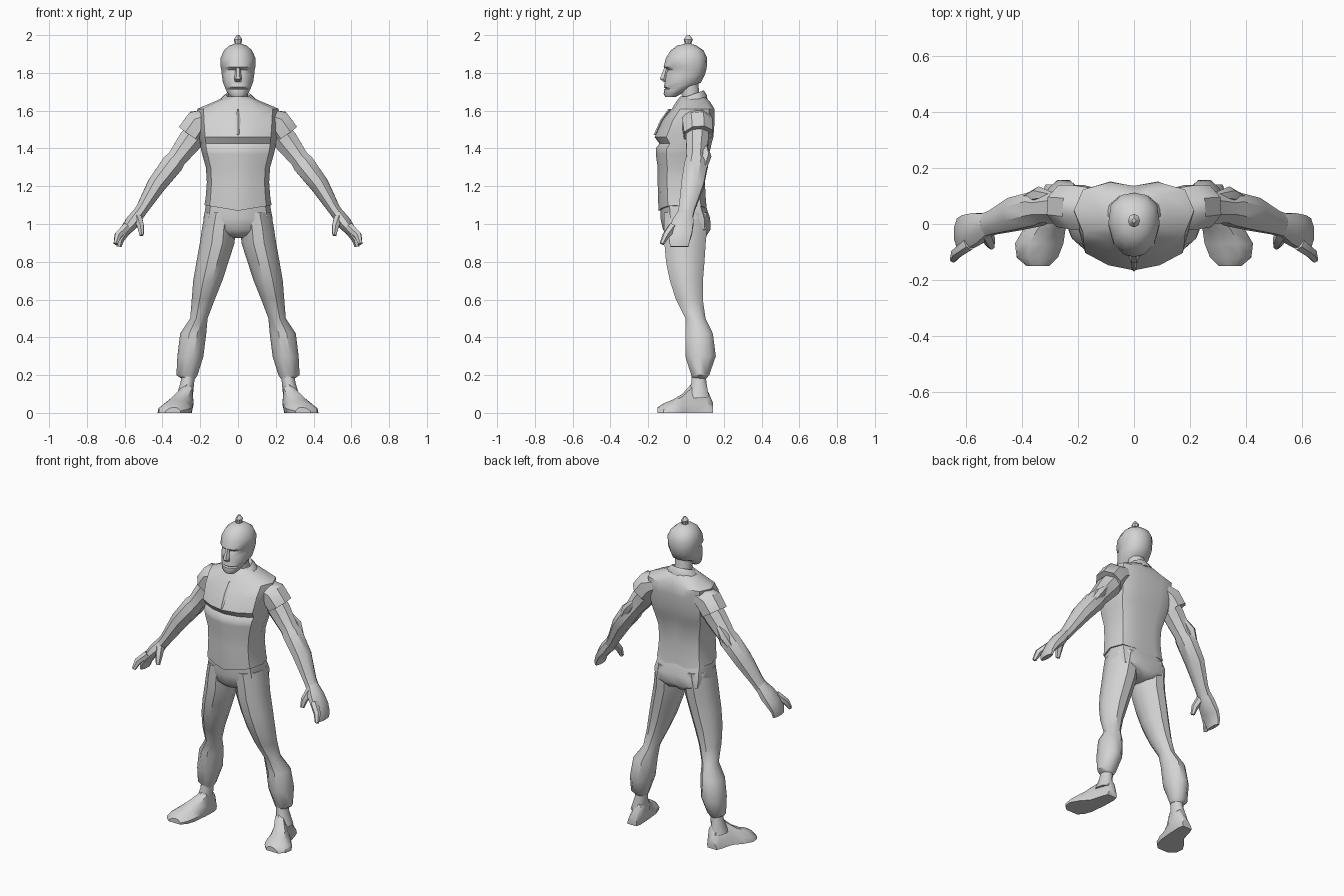
import bpy, bmesh, math
from mathutils import Vector

grey = bpy.data.materials.new("plain grey")
grey.diffuse_color = (0.65, 0.65, 0.65, 1)


def skin(name, rings, mirror=False):
    """Bridge equal rings of points into a closed mesh object."""
    bm = bmesh.new()
    loops = [[bm.verts.new(p) for p in r] for r in rings]
    n = len(loops[0])
    for a, b in zip(loops, loops[1:]):
        for i in range(n):
            j = (i + 1) % n
            bm.faces.new((a[i], a[j], b[j], b[i]))
    bm.faces.new(loops[0][::-1])
    bm.faces.new(loops[-1])
    bmesh.ops.recalc_face_normals(bm, faces=bm.faces)
    me = bpy.data.meshes.new(name)
    bm.to_mesh(me)
    bm.free()
    me.materials.append(grey)
    ob = bpy.data.objects.new(name, me)
    bpy.context.collection.objects.link(ob)
    if mirror:
        ob.modifiers.new("mirror", 'MIRROR')
    return ob


def flat_loft(name, rows, mirror=False, n=10, tilt=0.0):
    """Rows (x, y, z, rx, ry): level ellipses, optionally sloping along y."""
    rings = []
    for x, y, z, a, b in rows:
        ang = [2 * math.pi * i / n for i in range(n)]
        rings.append([(x + a * math.cos(t), y + b * math.sin(t),
                       z + tilt * b * math.sin(t)) for t in ang])
    return skin(name, rings, mirror)


def path_loft(name, rows, n=8):
    """Rows (x, y, z, r_side, r_y): ellipses square to the path, mirrored."""
    pts = [Vector(r[:3]) for r in rows]
    rings = []
    for i, r in enumerate(rows):
        t = (pts[min(i + 1, len(pts) - 1)] - pts[max(i - 1, 0)]).normalized()
        u = (Vector((0, 1, 0)) - t * t.y).normalized()
        v = t.cross(u)
        ang = [2 * math.pi * (k + 0.5) / n for k in range(n)]
        rings.append([pts[i] + v * r[3] * math.cos(q) + u * r[4] * math.sin(q)
                      for q in ang])
    return skin(name, rings, True)


def body_loft(name, rows, fx, fy, hem=0.0):
    """Rows (z, half_width, y_front, y_back) with a shared half section."""
    rings = []
    for k, (z, w, f, b) in enumerate(rows):
        half = [(w * x, f + (b - f) * y, z + (hem * x if k == 0 else 0))
                for x, y in zip(fx, fy)]
        rings.append(half + [(-x, y, h) for x, y, h in half[-2:0:-1]])
    return skin(name, rings)


# Shirt with pointed chest front, overhang under the chest and spine groove
trunk_x, trunk_y = (0, .45, .85, 1, .85, .4, 0), (0, .06, .2, .55, .88, 1, .94)
body_loft("shirt", [
    (1.07, .178, -.145, .11), (1.13, .172, -.148, .105), (1.22, .165, -.15, .10),
    (1.30, .17, -.15, .105), (1.37, .19, -.16, .12), (1.40, .197, -.16, .13),
    (1.425, .20, -.14, .135), (1.46, .205, -.166, .145), (1.55, .212, -.125, .152),
    (1.61, .215, -.075, .15), (1.65, .12, -.05, .125), (1.675, .065, -.03, .10)],
    trunk_x, trunk_y, hem=.03)

# Button placket on the chest
flat_loft("placket", [(0, -.085, 1.61, .004, .008), (0, -.128, 1.55, .014, .008),
                      (0, -.164, 1.47, .006, .008)], n=4)

# Sloping collar and neck
flat_loft("collar", [(0, .025, 1.632, .105, .088), (0, .028, 1.655, .1, .082),
                     (0, .03, 1.685, .066, .064), (0, .03, 1.665, .05, .05)],
          n=12, tilt=.35)
flat_loft("neck", [(0, .035, 1.60, .06, .055), (0, .025, 1.68, .052, .05),
                   (0, .015, 1.76, .055, .05)])

# Head: jaw, sunken eye line, brow and skull
body_loft("head", [
    (1.672, .035, -.11, -.055), (1.69, .053, -.118, -.025), (1.712, .065, -.116, .01),
    (1.718, .068, -.108, .02), (1.725, .07, -.118, .03), (1.75, .08, -.112, .08),
    (1.79, .086, -.11, .10), (1.815, .088, -.096, .107), (1.832, .092, -.118, .11),
    (1.88, .092, -.106, .112), (1.92, .074, -.08, .092), (1.945, .045, -.045, .055),
    (1.955, .012, 0, .02)],
    (0, .4, .8, 1, .9, .5, 0), (0, .04, .2, .5, .8, .96, 1))
flat_loft("nose", [(0, -.102, 1.83, .012, .014), (0, -.118, 1.768, .02, .024),
                   (0, -.108, 1.752, .016, .012)], n=6)
flat_loft("topknot", [(0, .01, 1.935, .035, .035), (0, .01, 1.955, .018, .018),
                      (0, .012, 1.978, .022, .024), (0, .012, 2.0, .007, .008)], n=8)

# Sleeves
path_loft("sleeve", [(.15, .055, 1.56, .055, .08), (.205, .06, 1.535, .082, .086),
                     (.248, .065, 1.475, .082, .082), (.235, .065, 1.49, .05, .05)])

# Arms, with a step at the elbow
path_loft("arm", [
    (.18, .06, 1.53, .06, .065), (.25, .06, 1.445, .07, .065),
    (.325, .055, 1.345, .055, .055), (.345, .055, 1.32, .062, .066),
    (.43, .035, 1.21, .054, .064), (.505, .005, 1.085, .036, .046),
    (.535, -.005, 1.04, .034, .045)])

# Elbow fold at the back of the arm
path_loft("elbow_fold", [(.29, .10, 1.42, .012, .012), (.34, .105, 1.36, .03, .03),
                         (.39, .085, 1.28, .02, .02)], n=6)

# Hands: palm with joined fingers, forefinger and thumb
path_loft("palm", [
    (.525, .0, 1.06, .032, .042), (.56, -.015, 1.01, .04, .06),
    (.60, -.03, .96, .03, .068), (.625, -.035, .915, .022, .06),
    (.63, -.035, .88, .015, .052)])
path_loft("forefinger", [(.59, -.07, .985, .024, .026), (.635, -.105, .94, .022, .02),
                         (.648, -.128, .895, .012, .012)], n=6)
path_loft("thumb", [(.53, -.03, 1.03, .026, .03), (.515, -.065, .985, .02, .022),
                    (.51, -.08, .94, .012, .013)], n=6)

# Trousers: seat, then legs with narrow knees and gathered cuffs
body_loft("trouser_seat", [
    (1.11, .168, -.135, .10), (1.03, .183, -.135, .128), (.97, .175, -.122, .13),
    (.94, .10, -.095, .11), (.925, .03, -.06, .07)], trunk_x, trunk_y)
flat_loft("trouser_leg", [
    (.088, -.002, 1.06, .088, .12), (.102, -.002, .98, .088, .12),
    (.11, -.005, .9, .092, .115), (.135, -.004, .8, .085, .107),
    (.16, .002, .7, .077, .092), (.184, .018, .6, .061, .075),
    (.207, .05, .5, .046, .056), (.237, .07, .42, .069, .076),
    (.252, .077, .3, .069, .085), (.27, .075, .2, .056, .05),
    (.262, .07, .18, .035, .038)], mirror=True)

# Ankles and shoes
flat_loft("ankle", [(.262, .068, .22, .035, .038), (.268, .068, .16, .036, .042),
                    (.285, .065, .08, .045, .06)], mirror=True)
sole = ((-1, 0), (-1, .35), (-.55, .85), (0, 1), (.55, .85), (1, .35), (1, 0))
shoe = [(.142, .285, .032, .055), (.11, .287, .042, .13), (.03, .30, .052, .155),
        (-.02, .325, .072, .10), (-.07, .342, .084, .07), (-.12, .348, .072, .05),
        (-.15, .345, .04, .03)]
skin("shoe", [[(x + w * a - .22 * h * c, y, h * c) for a, c in sole]
              for y, x, w, h in shoe], True)

# Smooth surfaces with sharp creases kept
bpy.ops.object.select_all(action='SELECT')
bpy.context.view_layer.objects.active = bpy.data.objects["shirt"]
bpy.ops.object.shade_smooth_by_angle(angle=math.radians(40))
